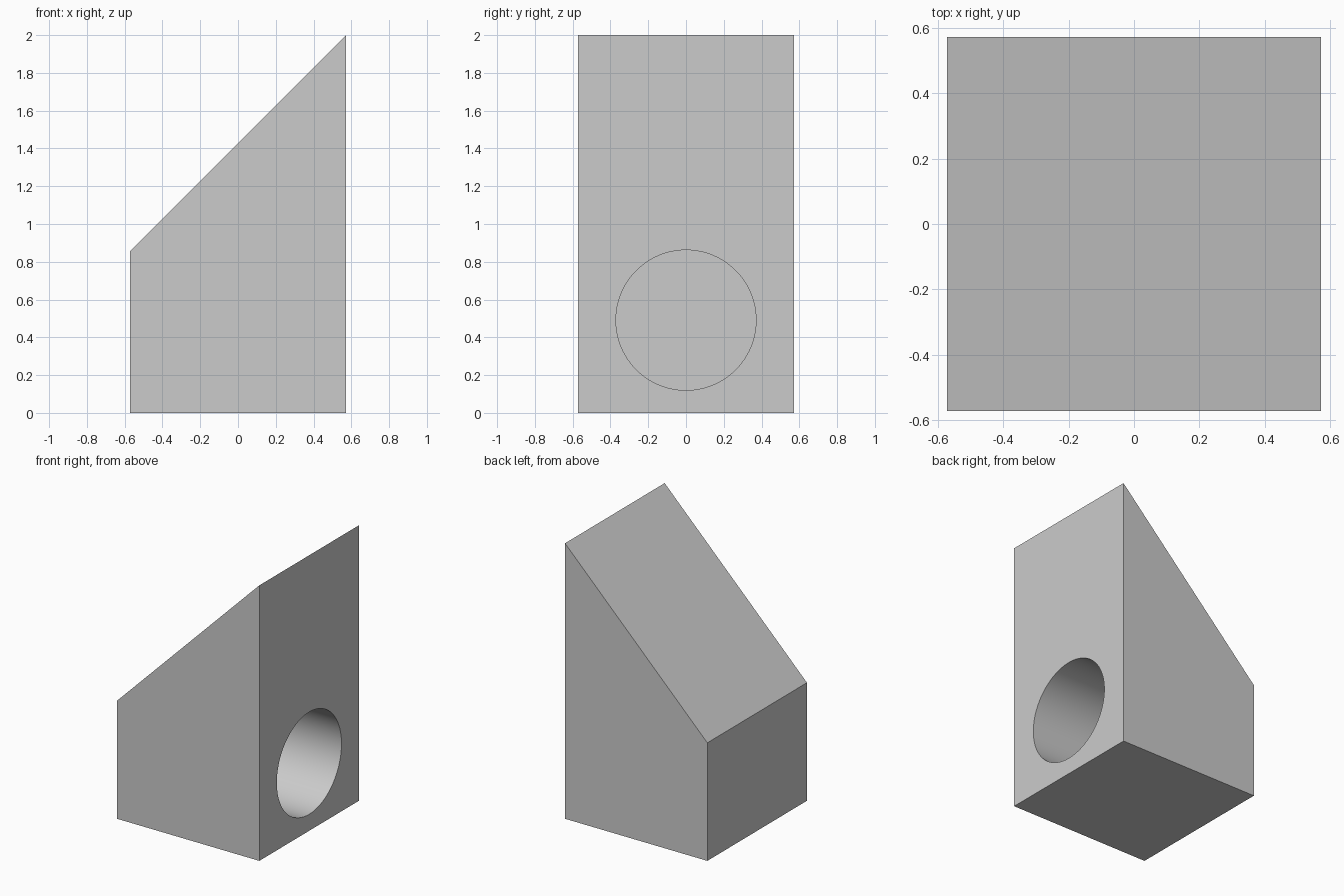
import bpy
import bmesh
import math
from mathutils import Matrix

cube = bpy.data.objects.get("Cube")
if cube:
    bpy.data.objects.remove(cube, do_unlink=True)

HALF = 0.5714                 # half of the square footprint
LOW, HIGH = 0.857, 2.0        # heights of the short and tall walls
RADIUS, HOLE_Z, DEPTH = 0.371, 0.491, 1.0

grey = bpy.data.materials.new("plain grey")
grey.use_nodes = True
colour = (0.6, 0.6, 0.6, 1)
grey.diffuse_color = colour
grey.node_tree.nodes["Principled BSDF"].inputs["Base Color"].default_value = colour


def add_object(name, bm):
    mesh = bpy.data.meshes.new(name)
    bmesh.ops.recalc_face_normals(bm, faces=bm.faces)
    bm.to_mesh(mesh)
    bm.free()
    mesh.materials.append(grey)
    obj = bpy.data.objects.new(name, mesh)
    bpy.context.collection.objects.link(obj)
    return obj


# Sloped block: side profile extruded from front to back
bm = bmesh.new()
profile = [(-HALF, 0), (HALF, 0), (HALF, HIGH), (-HALF, LOW)]
face = bm.faces.new([bm.verts.new((x, -HALF, z)) for x, z in profile])
extruded = bmesh.ops.extrude_face_region(bm, geom=[face])["geom"]
bmesh.ops.translate(bm, vec=(0, 2 * HALF, 0),
                    verts=[v for v in extruded if isinstance(v, bmesh.types.BMVert)])
block = add_object("sloped_block", bm)

# Blind round hole in the tall wall
bm = bmesh.new()
overshoot = 0.1
centre_x = HALF - DEPTH / 2 + overshoot / 2
bmesh.ops.create_cone(
    bm, cap_ends=True, segments=96, radius1=RADIUS, radius2=RADIUS,
    depth=DEPTH + overshoot,
    matrix=Matrix.Translation((centre_x, 0, HOLE_Z)) @ Matrix.Rotation(math.pi / 2, 4, "Y"))
cutter = add_object("hole_cutter", bm)

cut = block.modifiers.new("round hole", "BOOLEAN")
cut.operation = "DIFFERENCE"
cut.solver = "EXACT"
cut.object = cutter
bpy.ops.object.select_all(action="DESELECT")
block.select_set(True)
bpy.context.view_layer.objects.active = block
bpy.ops.object.modifier_apply(modifier=cut.name)
bpy.data.objects.remove(cutter, do_unlink=True)

# Smooth hole wall, sharp edges elsewhere
bpy.ops.object.shade_smooth_by_angle(angle=math.radians(30))
